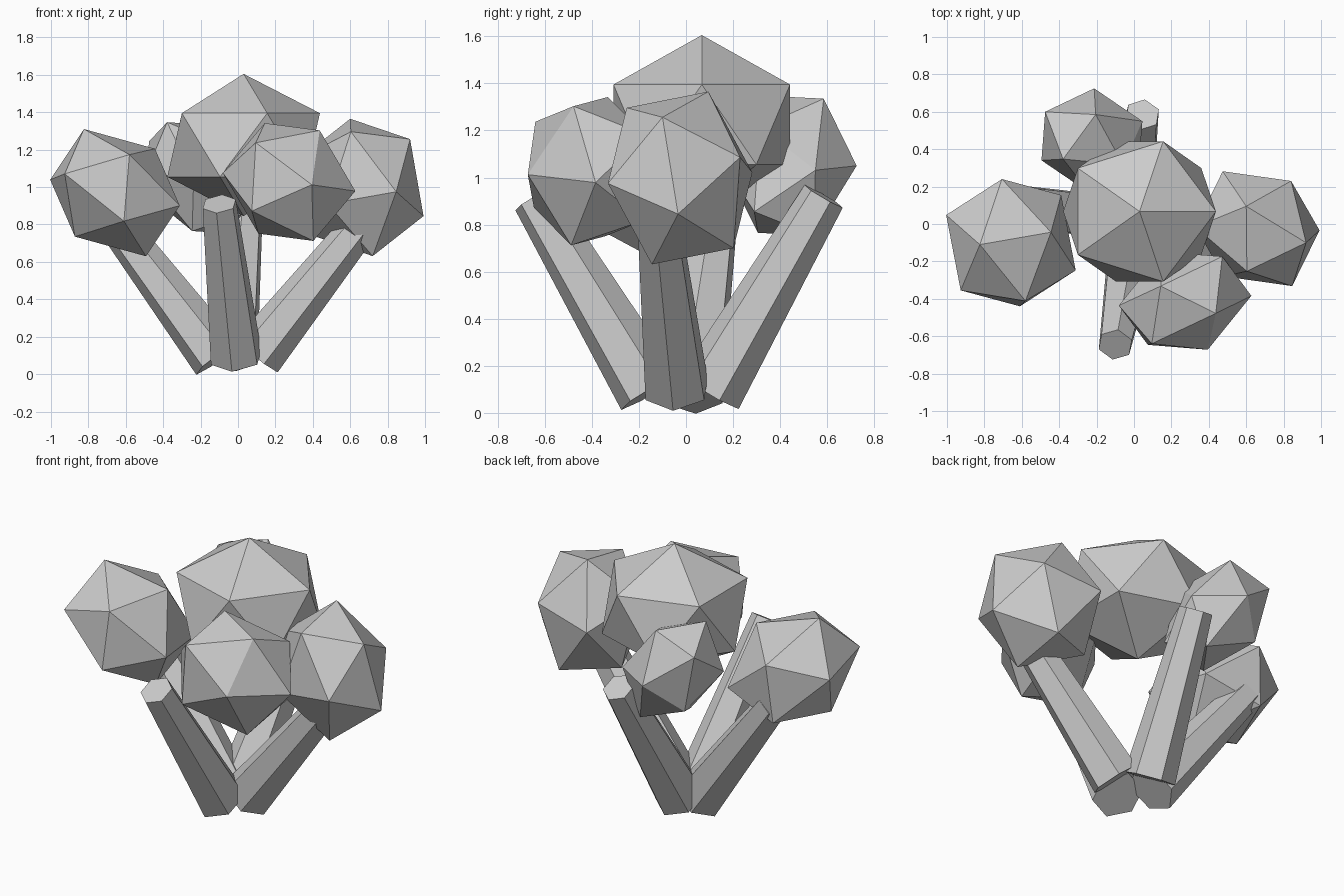
import bpy
import bmesh
from mathutils import Matrix, Vector

if "Cube" in bpy.data.objects:
    bpy.data.objects.remove(bpy.data.objects["Cube"], do_unlink=True)

# One plain grey for the whole model
GREY = (0.6, 0.6, 0.6, 1)
grey = bpy.data.materials.new("light_grey")
grey.use_nodes = True
grey.diffuse_color = GREY
grey.node_tree.nodes["Principled BSDF"].inputs["Base Color"].default_value = GREY


def add_object(name, bm):
    bmesh.ops.recalc_face_normals(bm, faces=bm.faces)
    mesh = bpy.data.meshes.new(name)
    bm.to_mesh(mesh)
    bm.free()
    mesh.materials.append(grey)
    obj = bpy.data.objects.new(name, mesh)
    bpy.context.collection.objects.link(obj)
    return obj


def columns(a, b, c):
    return Matrix((a, b, c)).transposed()


def foliage(name, centre, pole, ring_a, ring_b):
    """Twenty-sided clump, stretched so that three neighbouring corners land as given."""
    bm = bmesh.new()
    bmesh.ops.create_icosphere(bm, subdivisions=1, radius=1)
    base = columns((0, 0, 1), (0.8944, 0, 0.4472), (0.2764, 0.8506, 0.4472))
    shape = columns(pole, ring_a, ring_b) @ base.inverted()
    for v in bm.verts:
        v.co = shape @ v.co + Vector(centre)
    add_object(name, bm)


def branch(name, foot, tip, foot_radius=0.145, tip_radius=0.095):
    """Tapered six-sided branch from foot to tip."""
    foot, tip = Vector(foot), Vector(tip)
    axis = tip - foot
    bm = bmesh.new()
    bmesh.ops.create_cone(bm, cap_ends=True, segments=6, radius1=foot_radius,
                          radius2=tip_radius, depth=axis.length)
    turn = axis.to_track_quat('Z', 'Y').to_matrix().to_4x4()
    bm.transform(Matrix.Translation((foot + tip) / 2) @ turn)
    add_object(name, bm)


# Foliage clumps
foliage("centre_foliage", (0.03, 0.067, 1.225),
        (0, 0, 0.38), (0.408, 0, 0.17), (0.126, 0.375, 0.17))
foliage("right_foliage", (-0.658, -0.10, 0.97),
        (-0.166, -0.01, 0.34), (0.214, 0.056, 0.235), (-0.048, 0.34, 0.152))
foliage("left_foliage", (0.66, -0.025, 0.998),
        (-0.06, 0.12, 0.367), (0.18, 0.255, 0.088), (0.26, -0.075, 0.258))
foliage("front_foliage", (0.273, -0.41, 1.027),
        (-0.13, 0.078, 0.315), (0.164, -0.068, 0.276), (-0.178, -0.23, 0.21))
foliage("back_foliage", (-0.225, 0.445, 1.05),
        (0.02, 0.14, 0.285), (0.012, 0.28, 0), (-0.25, 0.155, 0.195))

# Branches spreading from the ground
branch("front_branch", (-0.01, -0.153, 0.088), (-0.1, -0.645, 0.91))
branch("back_branch", (-0.03, 0.10, 0.09), (0.045, 0.585, 0.92))
branch("left_branch", (0.10, -0.04, 0.10), (0.70, -0.12, 0.85))
branch("right_branch", (-0.11, 0.02, 0.085), (-0.69, 0.13, 0.85))
